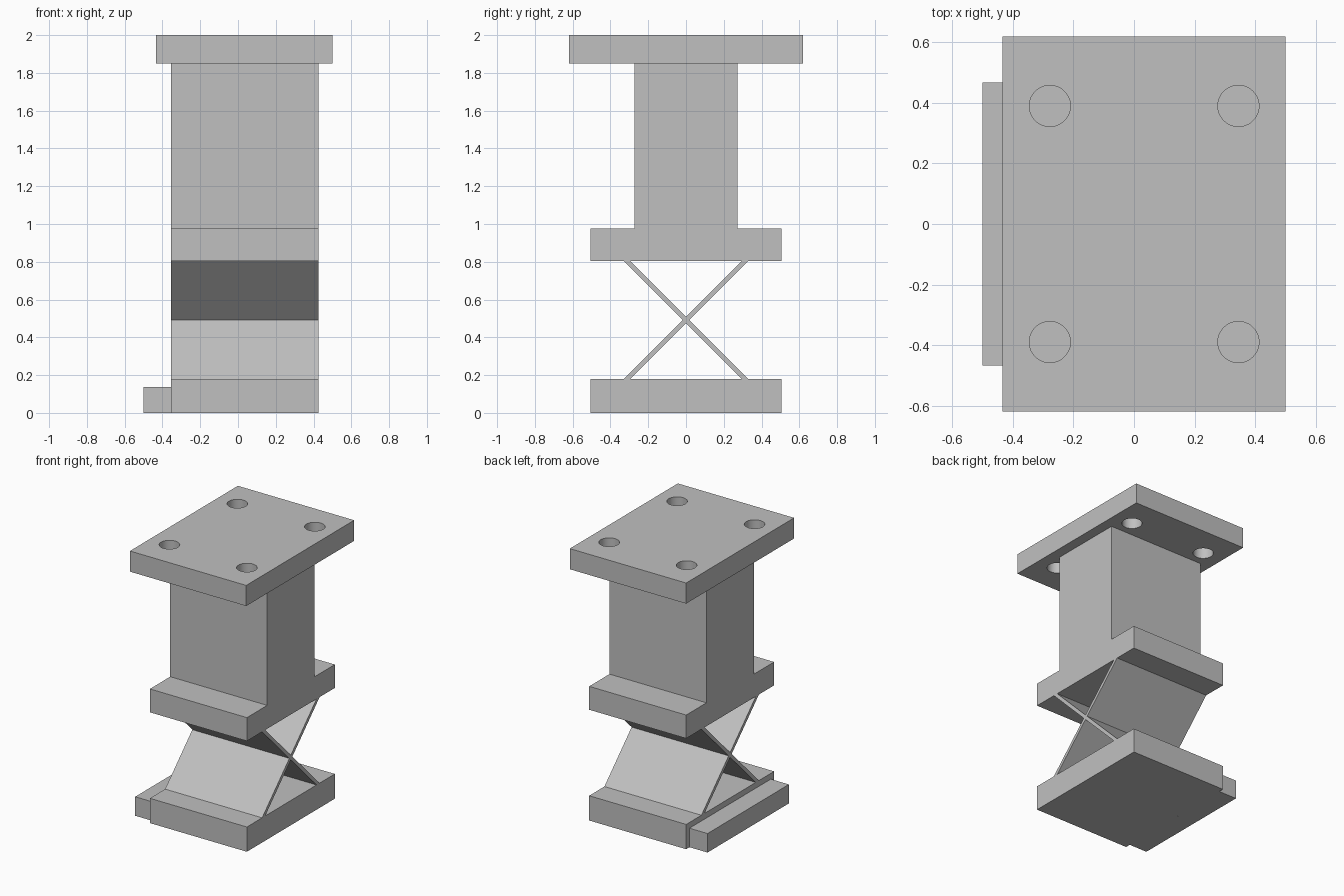
import bpy, bmesh
from mathutils import Vector

if "Cube" in bpy.data.objects:
    bpy.data.objects.remove(bpy.data.objects["Cube"], do_unlink=True)

grey = bpy.data.materials.new("plain_grey")
grey.use_nodes = True
COLOUR = (0.53, 0.53, 0.53, 1)
grey.diffuse_color = COLOUR
grey.node_tree.nodes["Principled BSDF"].inputs["Base Color"].default_value = COLOUR

LEFT, RIGHT = 0.425, -0.355   # shared side planes of the body


def extrude(name, profile, x0, x1):
    """Extrude a (y, z) outline along x."""
    bm = bmesh.new()
    face = bm.faces.new([bm.verts.new((x0, y, z)) for y, z in profile])
    moved = bmesh.ops.extrude_face_region(bm, geom=[face])["geom"]
    verts = [v for v in moved if isinstance(v, bmesh.types.BMVert)]
    bmesh.ops.translate(bm, verts=verts, vec=Vector((x1 - x0, 0, 0)))
    bmesh.ops.recalc_face_normals(bm, faces=bm.faces)
    mesh = bpy.data.meshes.new(name)
    bm.to_mesh(mesh)
    bm.free()
    mesh.materials.append(grey)
    obj = bpy.data.objects.new(name, mesh)
    bpy.context.collection.objects.link(obj)
    return obj


def mirrored(half):
    """Complete an outline that is symmetric about y = 0."""
    return half + [(-y, z) for y, z in reversed(half)]


def slab(name, half_depth, z0, z1, x0=RIGHT, x1=LEFT):
    return extrude(name, mirrored([(half_depth, z0), (half_depth, z1)]), x0, x1)


# Base plate and the low ledge on its side
slab("base_plate", 0.505, 0, 0.18)
slab("side_ledge", 0.467, 0, 0.138, -0.5, RIGHT)

# Crossed sheets as one X outline
mid, reach, half_w = 0.4925, 0.3125, 0.0175
quarter = [(reach - half_w, reach), (reach + half_w, reach), (half_w, 0)]
right_side = [(0, half_w)] + quarter + [(y, -z) for y, z in reversed(quarter[:2])]
left_side = [(-y, -z) for y, z in right_side]
extrude("crossed_sheets", [(y, mid + z) for y, z in right_side + left_side], RIGHT, LEFT)

# Flange and column in one piece
extrude("flanged_column", mirrored([(0.505, 0.805), (0.505, 0.975),
                                    (0.272, 0.975), (0.272, 1.85)]), RIGHT, LEFT)

# Top plate with four through holes
plate = slab("top_plate", 0.62, 1.85, 2.0, -0.435, 0.5)
for x in (-0.278, 0.345):
    for y in (-0.39, 0.39):
        bpy.ops.mesh.primitive_cylinder_add(vertices=48, radius=0.068, depth=0.4,
                                            location=(x, y, 1.925))
        cutter = bpy.context.object
        cutter.name = "hole_cutter"
        cutter.data.materials.append(grey)
        cut = plate.modifiers.new("hole", "BOOLEAN")
        cut.operation, cut.solver, cut.object = "DIFFERENCE", "EXACT", cutter
        bpy.context.view_layer.objects.active = plate
        bpy.ops.object.modifier_apply(modifier=cut.name)
        bpy.data.objects.remove(cutter, do_unlink=True)

bpy.ops.object.select_all(action="DESELECT")
plate.select_set(True)
bpy.context.view_layer.objects.active = plate
bpy.ops.object.shade_smooth_by_angle()
